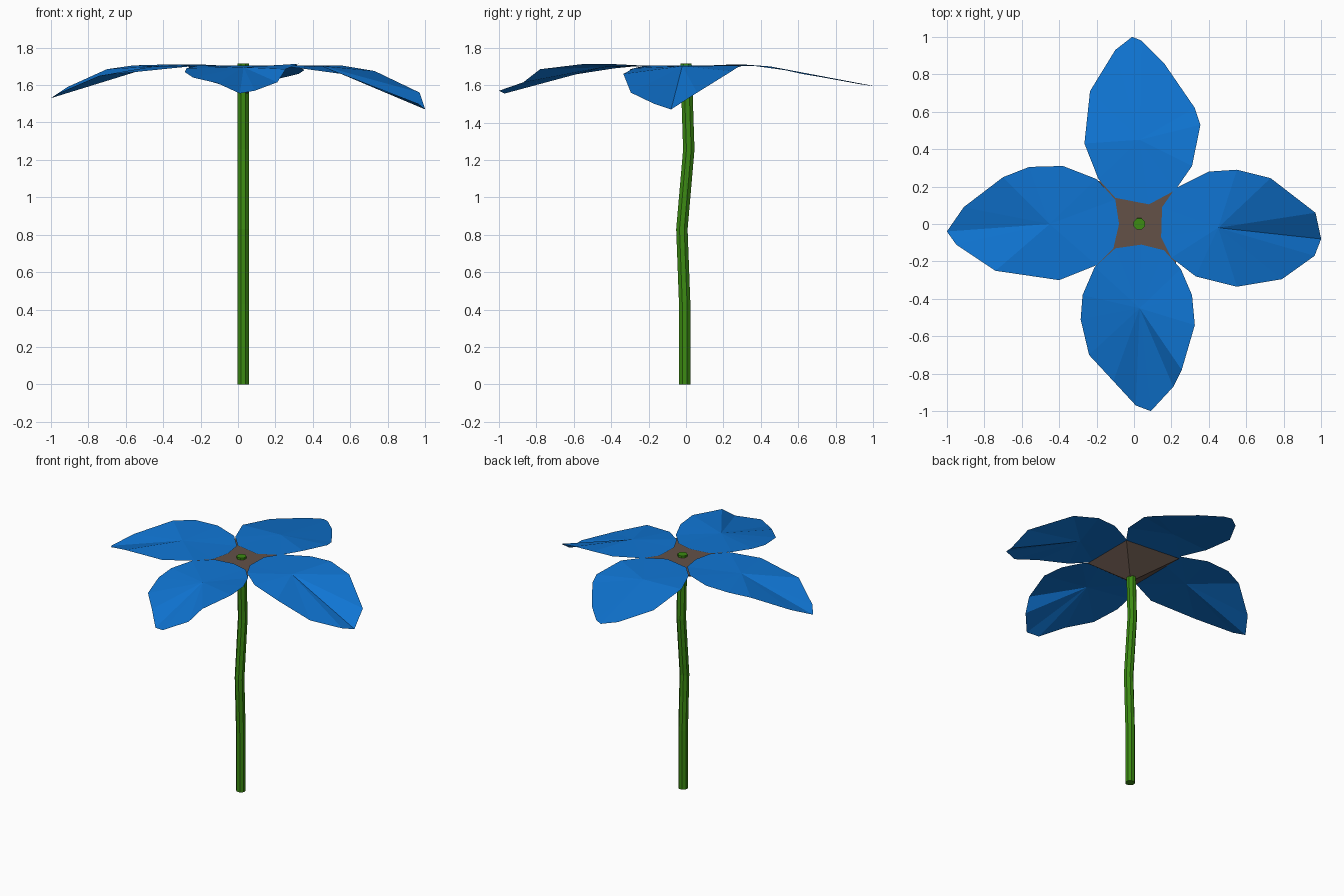
import bpy, bmesh, math
from mathutils import Vector

TOP = 1.705  # height of the petal bases


def material(name, rgb):
    m = bpy.data.materials.new(name)
    m.diffuse_color = (*rgb, 1)
    return m


blue = material("petal blue", (0.005, 0.18, 0.66))
green = material("stem green", (0.045, 0.26, 0.006))
brown = material("bud brown", (0.125, 0.083, 0.064))


def finish(name, bm, mat):
    me = bpy.data.meshes.new(name)
    bm.to_mesh(me)
    bm.free()
    me.materials.append(mat)
    ob = bpy.data.objects.new(name, me)
    bpy.context.collection.objects.link(ob)
    return ob


# Petal: an outline fanned around a centre point; points without z lie at TOP
def petal(name, centre, outline):
    bm = bmesh.new()
    c = bm.verts.new(centre)
    ring = [bm.verts.new((p[0], p[1], p[2] if len(p) > 2 else TOP)) for p in outline]
    for a, b in zip(ring, ring[1:] + ring[:1]):
        f = bm.faces.new((c, a, b))
        f.normal_update()
        if f.normal.z < 0:
            f.normal_flip()
    finish(name, bm, blue)


petal("right_petal", (0.45, -0.02, 1.702), [
    (0.145, -0.07), (0.15, 0.09), (0.22, 0.19), (0.40, 0.28), (0.55, 0.29),
    (0.73, 0.245, 1.675), (0.97, 0.06, 1.56), (1.0, -0.08, 1.47), (0.965, -0.17, 1.50),
    (0.79, -0.295, 1.56), (0.55, -0.335, 1.66), (0.33, -0.28, 1.69), (0.2, -0.18)])
petal("left_petal", (-0.45, 0.0, 1.70), [
    (-0.08, 0.0), (-0.11, -0.13), (-0.2, -0.22), (-0.4, -0.3, 1.685), (-0.74, -0.25, 1.65),
    (-0.95, -0.11, 1.56), (-1.0, -0.04, 1.53), (-0.91, 0.09, 1.59), (-0.7, 0.25, 1.685),
    (-0.56, 0.305), (-0.38, 0.31, 1.71), (-0.2, 0.24, 1.71), (-0.1, 0.13)])
petal("back_petal", (0.03, 0.45, 1.70), [
    (0.08, 0.105), (0.22, 0.18), (0.31, 0.31, 1.71), (0.355, 0.53, 1.68), (0.325, 0.62, 1.66),
    (0.16, 0.86, 1.62), (0.04, 0.98, 1.60), (-0.01, 1.0, 1.595), (-0.1, 0.93, 1.605),
    (-0.235, 0.71, 1.645), (-0.265, 0.43, 1.70), (-0.19, 0.24), (-0.1, 0.14)])
petal("front_petal", (0.03, -0.45, 1.695), [
    (0.04, -0.11), (-0.1, -0.13), (-0.21, -0.23), (-0.275, -0.38, 1.69), (-0.285, -0.51, 1.67),
    (-0.24, -0.7, 1.64), (-0.11, -0.84, 1.61), (0.01, -0.97, 1.555), (0.09, -1.0, 1.57),
    (0.21, -0.87, 1.615), (0.255, -0.78, 1.685), (0.325, -0.54, 1.714), (0.31, -0.38, 1.712),
    (0.25, -0.24), (0.16, -0.14)])

# Bud: inverted four-sided pyramid whose corners fill the gaps between petals
bm = bmesh.new()
corners = [bm.verts.new(p) for p in
           ((0.225, 0.19, 1.70), (-0.2, 0.23, 1.70), (-0.2, -0.22, 1.70), (0.225, -0.21, 1.70))]
tip = bm.verts.new((0.03, 0.0, 1.54))
bm.faces.new(corners)
for a, b in zip(corners, corners[1:] + corners[:1]):
    bm.faces.new((b, a, tip))
finish("bud", bm, brown)

# Stem: eight-sided tube along a slightly wavy path (y, z)
SIDES, R = 8, 0.033
bm = bmesh.new()
rings = []
for y, z in ((-0.007, 0), (-0.007, 0.43), (-0.022, 0.83), (0.015, 1.255), (0.0, 1.715)):
    rings.append([bm.verts.new((0.028 + R * math.cos(t), y + R * math.sin(t), z))
                  for t in (math.tau * (i + 0.5) / SIDES for i in range(SIDES))])
for lo, hi in zip(rings, rings[1:]):
    for i in range(SIDES):
        j = (i + 1) % SIDES
        bm.faces.new((lo[i], lo[j], hi[j], hi[i]))
bm.faces.new(rings[0][::-1])
bm.faces.new(rings[-1])
finish("stem", bm, green)
